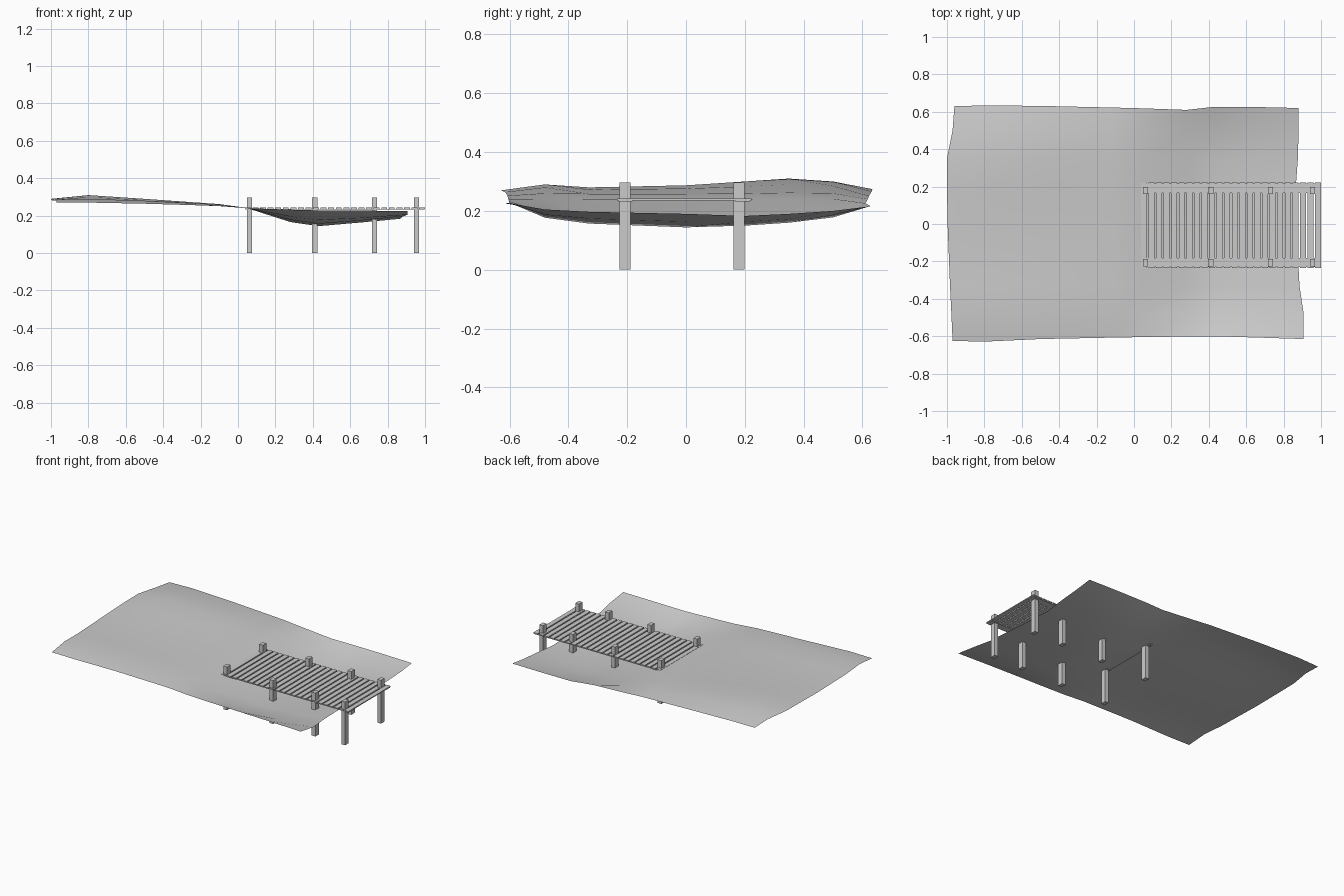
import bpy, bmesh
from mathutils import Matrix, Vector


def finish(name, bm):
    me = bpy.data.meshes.new(name)
    bm.to_mesh(me)
    bm.free()
    ob = bpy.data.objects.new(name, me)
    bpy.context.collection.objects.link(ob)
    return ob


def box(name, x0, x1, y0, y1, z0, z1):
    bm = bmesh.new()
    size = Vector((x1 - x0, y1 - y0, z1 - z0))
    mid = Vector((x0 + x1, y0 + y1, z0 + z1)) / 2
    bmesh.ops.create_cube(bm, size=1, matrix=Matrix.Translation(mid) @ Matrix.Diagonal(size).to_4x4())
    return finish(name, bm)


def lerp(pts, t):
    for (a, u), (b, v) in zip(pts, pts[1:]):
        if t <= b:
            return u + (v - u) * (t - a) / (b - a)
    return pts[-1][1]


# Sloping bank and shallow lake bed: open sheet from a coarse height grid
xs = [-0.98, -0.8, -0.5, -0.1, 0.05, 0.28, 0.43, 0.65, 0.89]
ys = [-0.61, -0.48, -0.33, 0, 0.2, 0.35, 0.5, 0.62]
heights = [
    [.270, .270, .264, .252, .240, .232, .228, .227, .225],
    [.287, .290, .280, .260, .241, .195, .177, .187, .205],
    [.280, .280, .273, .258, .240, .178, .157, .174, .197],
    [.283, .287, .276, .258, .240, .166, .144, .163, .190],
    [.288, .300, .283, .259, .240, .168, .150, .163, .183],
    [.290, .310, .290, .262, .241, .177, .160, .172, .190],
    [.284, .300, .285, .260, .241, .195, .178, .186, .200],
    [.272, .274, .266, .251, .240, .226, .217, .216, .215],
]
left = [(-.61, -.97), (-.2, -.99), (.1, -1), (.35, -1), (.5, -.97), (.62, -.96)]
right = [(-.61, .905), (-.5, .91), (-.23, .87), (.2, .865), (.4, .88), (.62, .88)]
front = [(-.98, -.625), (-.75, -.63), (-.5, -.615), (0, -.605), (.45, -.6), (.89, -.615)]
back = [(-.98, .63), (-.7, .636), (0, .62), (.28, .61), (.46, .63), (.89, .62)]

bm = bmesh.new()
grid = []
for y, row in zip(ys, heights):
    line = []
    for i, (x, z) in enumerate(zip(xs, row)):
        px = lerp(left, y) if i == 0 else lerp(right, y) if i == len(xs) - 1 else x
        py = lerp(front, x) if y == ys[0] else lerp(back, x) if y == ys[-1] else y
        line.append(bm.verts.new((px, py, z)))
    grid.append(line)
for a, b in zip(grid, grid[1:]):
    for i in range(len(xs) - 1):
        bm.faces.new((a[i], a[i + 1], b[i + 1], b[i]))
ground = finish("ground_sheet", bm)
for p in ground.data.polygons:
    p.use_smooth = True

# Deck planks
count, pitch = 24, 0.0405
for i in range(count):
    x = 0.037 + i * pitch
    box(f"deck_plank_{i + 1}", x, x + 0.0315, -0.235, 0.222, 0.236, 0.243)

# Thin side rails under the planks
for side, y0, y1 in (("front", -0.23, -0.182), ("back", 0.167, 0.217)):
    box(f"{side}_deck_rail", 0.04, 0.997, y0, y1, 0.232, 0.2365)

# Square posts
for i, x in enumerate((0.061, 0.41, 0.73, 0.955)):
    for side, y in (("front", -0.207), ("back", 0.18)):
        box(f"{side}_post_{i + 1}", x - 0.014, x + 0.014, y - 0.019, y + 0.019, 0, 0.296)
